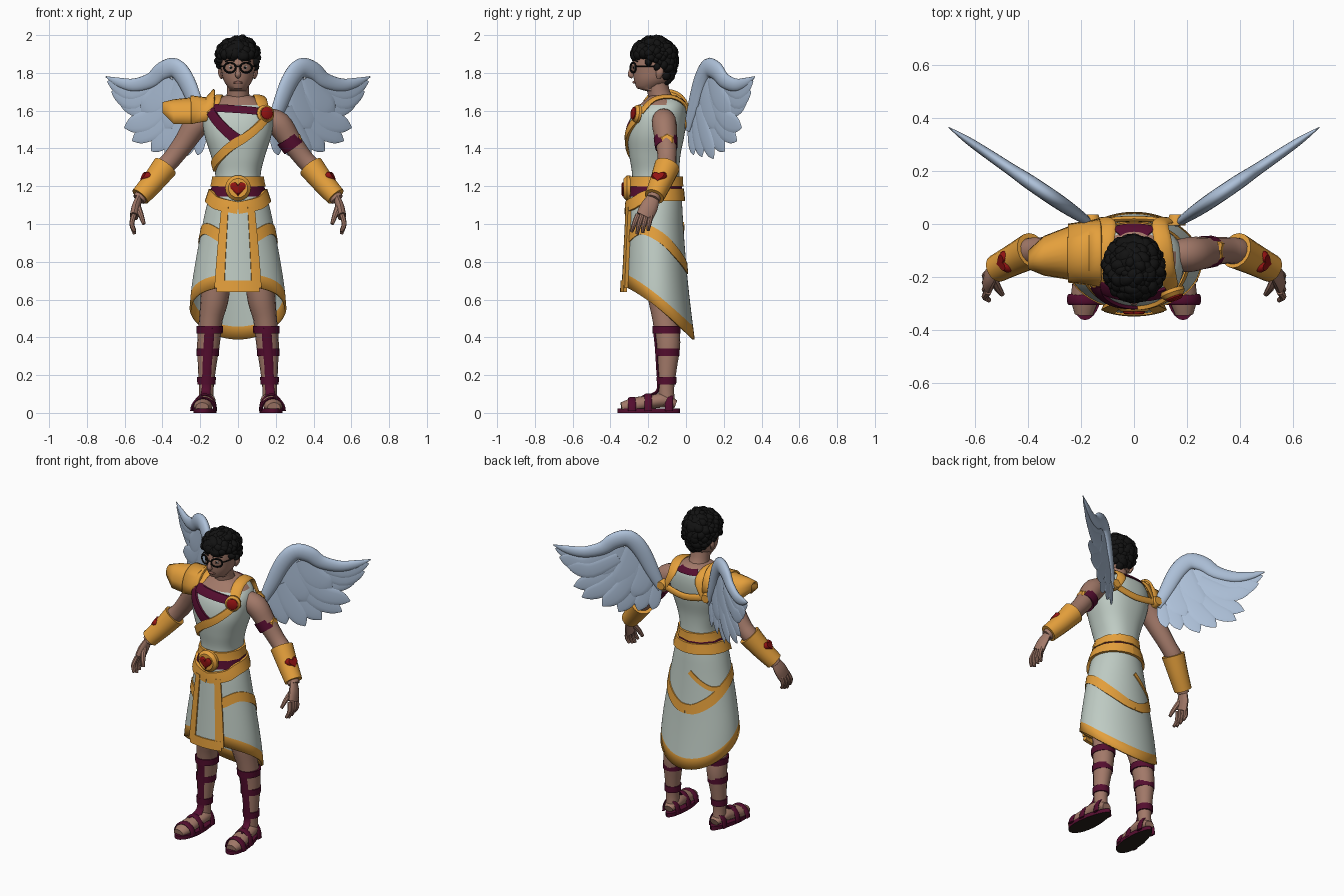
import bpy, bmesh, math, random
from mathutils import Vector, Matrix

random.seed(4)
if "Cube" in bpy.data.objects:
    bpy.data.objects.remove(bpy.data.objects["Cube"])
made = []
FRONT, UP = Vector((0, -1, 0)), Vector((0, 0, 1))


def material(name, *rgb):
    m = bpy.data.materials.new(name)
    m.use_nodes = True
    m.diffuse_color = (*rgb, 1)
    m.node_tree.nodes["Principled BSDF"].inputs["Base Color"].default_value = (*rgb, 1)
    return m


skin = material("skin", .36, .19, .14)
black = material("black", .006, .006, .006)
cloth = material("pale cloth", .52, .6, .55)
gold = material("gold", .78, .35, .045)
maroon = material("maroon leather", .088, .004, .028)
red = material("red gem", .28, .006, .006)
feather_blue = material("feather blue", .42, .53, .69)
sole_dark = material("dark sole", .02, .015, .01)
white = material("eye white", .5, .45, .42)
lip = material("lip", .29, .13, .1)


def finish(name, bm, mats, rule=None):
    bmesh.ops.recalc_face_normals(bm, faces=bm.faces[:])
    for f in bm.faces:
        f.material_index = rule(f) if rule else 0
    mesh = bpy.data.meshes.new(name)
    bm.to_mesh(mesh)
    bm.free()
    for m in mats:
        mesh.materials.append(m)
    ob = bpy.data.objects.new(name, mesh)
    bpy.context.collection.objects.link(ob)
    made.append(ob)
    return ob


def skin_rings(name, rings, mats, rule=None, caps=True, closed=True):
    """Joins a list of point rings with quads."""
    bm = bmesh.new()
    vs = [[bm.verts.new(p) for p in ring] for ring in rings]
    n = len(vs[0])
    for a, b in zip(vs, vs[1:]):
        for i in range(n if closed else n - 1):
            j = (i + 1) % n
            bm.faces.new((a[i], a[j], b[j], b[i]))
    if caps:
        bm.faces.new(vs[0])
        bm.faces.new(vs[-1])
    return finish(name, bm, mats, rule)


def smooth(points, k=4):
    p = [Vector(q) for q in points]
    p = [p[0]] + p + [p[-1]]
    out = []
    for a, b, c, d in zip(p, p[1:], p[2:], p[3:]):
        for i in range(k):
            t = i / k
            out.append(b + (c - a) * (t / 2) + (a * 2 - b * 5 + c * 4 - d) * (t * t / 2)
                       + (b * 3 - a - c * 3 + d) * (t ** 3 / 2))
    return out + [p[-1]]


def tube(name, pts, m, flat=1, out=FRONT, n=12):
    """Tube along (x, y, z, radius) points; out is the thin direction or a hub function."""
    path = smooth(pts)
    rings = []
    for i, p in enumerate(path):
        c = p.to_3d()
        t = (path[min(i + 1, len(path) - 1)] - path[max(i - 1, 0)]).to_3d().normalized()
        o = out(c) if callable(out) else out
        w = t.cross(o).normalized()
        o = w.cross(t)
        turn = [math.tau * k / n for k in range(n)]
        rings.append([c + (w * math.cos(a) + o * (math.sin(a) * flat)) * max(p[3], .002) for a in turn])
    return skin_rings(name, rings, [m])


def pair(ob):
    mod = ob.modifiers.new("mirror", "MIRROR")
    mod.use_mirror_merge = False
    return ob


def surface(rows, power=1):
    """Body surface from rows of height, half width, front y, back y."""
    line = smooth(rows, 6)

    def at(deg, z):
        i = 0
        while i < len(line) - 2 and (line[i + 1][0] - z) * (line[0][0] - z) > 0:
            i += 1
        a, b = line[i], line[i + 1]
        t = min(max((z - a[0]) / (b[0] - a[0]), 0), 1)
        r = a.lerp(b, t)
        s, c = math.sin(math.radians(deg)), math.cos(math.radians(deg))
        sx, cy = [math.copysign(abs(v) ** power, v) for v in (s, c)]
        return Vector((r[1] * sx, (r[2] + r[3]) / 2 + (r[2] - r[3]) / 2 * cy, z))
    return at


def shell(name, at, low, high, mats, rule=None, n=48, rows=20):
    return skin_rings(name, [[at(360 * i / n, low + (high - low) * k / rows) for i in range(n)]
                             for k in range(rows + 1)], mats, rule)


def wrap(name, at, path, half, m, lift=.012, thick=.02):
    """Band lying on a body surface along (degrees, height) points."""
    unit = math.radians(.2)
    line = smooth([(a * unit, z) for a, z in path], 6)
    rings = []
    for i, p in enumerate(line):
        t = (line[min(i + 1, len(line) - 1)] - line[max(i - 1, 0)]).normalized()
        outer, inner = [], []
        for k in range(-3, 4):
            q = p + Vector((-t.y, t.x)) * (half * k / 3)
            deg = q.x / unit
            r = Vector((math.sin(math.radians(deg)), -math.cos(math.radians(deg)), 0))
            base = at(deg, q.y)
            outer.append(base + r * lift)
            inner.append(base + r * (lift - thick))
        rings.append(outer + inner[::-1])
    return skin_rings(name, rings, [m])


def circle(a):
    return math.sin(a), math.cos(a)


def heart(a):
    return math.sin(a) ** 3, (13 * math.cos(a) - 5 * math.cos(2 * a) - 2 * math.cos(3 * a) - math.cos(4 * a)) / 16


def medal(name, centre, normal, size, depth, m, shape=circle, n=24):
    c, o = Vector(centre), Vector(normal).normalized()
    w = UP.cross(o).normalized()
    u = o.cross(w)
    pts = [shape(math.tau * k / n) for k in range(n)]
    return skin_rings(name, [[c + (w * x + u * y) * (size * s) + o * (depth * h) for x, y in pts]
                             for s, h in ((1, 0), (1, .5), (.75, 1))], [m])


# Torso and neck
torso = surface([(1.16, .13, -.29, -.03), (1.26, .12, -.285, -.035), (1.36, .143, -.3, -.03),
                 (1.46, .175, -.31, -.01), (1.54, .187, -.3, 0), (1.6, .18, -.275, 0),
                 (1.645, .14, -.23, -.01), (1.68, .07, -.19, -.05)], .85)
shell("tunic_top", torso, 1.17, 1.68, [cloth, skin], rows=30,
      rule=lambda f: int(f.calc_center_median().z > (1.625 if f.calc_center_median().y < -.1 else 1.665)))
tube("neck", [(0, -.11, 1.6, .08), (0, -.14, 1.68, .06), (0, -.16, 1.77, .06)], skin)

# Skirt with a hem that falls towards the back
skirt = surface([(1.27, .12, -.288, -.032), (1.2, .133, -.292, -.03), (1.1, .165, -.305, -.02),
                 (1, .187, -.31, -.015), (.8, .225, -.32, 0), (.6, .253, -.33, .02), (.36, .265, -.34, .05)])


def hem(deg):
    a = math.radians(deg)
    return .53 + .14 * math.cos(a) + .03 * math.sin(a) ** 2


angles = [i * 5 for i in range(72)]
rings = [[skirt(a, 1.22 + (hem(a) + .068 - 1.22) * k / 14) for a in angles] for k in range(15)]
rings.append([skirt(a, hem(a)) for a in angles])
ob = skin_rings("skirt", rings, [cloth, gold], caps=False)
for f in ob.data.polygons[-len(angles):]:
    f.material_index = 1
mod = ob.modifiers.new("thickness", "SOLIDIFY")
mod.thickness, mod.offset = .012, -1
pair(wrap("skirt_stripe", skirt, [(24, .93), (60, .975), (100, .93), (140, .83), (165, .775), (180, .765)],
          .029, gold, .006, .012))
wrap("skirt_back_stripe", skirt, [(185, 1), (205, .945), (225, .91), (245, .91)], .014, gold, .006, .012)
wrap("front_panel", skirt, [(0, 1.1), (0, .68)], .07, cloth, .014)
pair(wrap("panel_border", skirt, [(22, 1.09), (22, .66)], .021, gold, .02))
wrap("panel_hem", skirt, [(-25, .67), (0, .67), (25, .67)], .03, gold, .021)

# Belt and buckle
wrap("belt_maroon", skirt, [(0, 1.18), (180, 1.18), (360, 1.18)], .035, maroon, .009)
wrap("belt_upper", skirt, [(0, 1.225), (180, 1.225), (360, 1.225)], .026, gold, .016, .026)
pair(wrap("belt_lower", skirt, [(0, 1.085), (40, 1.11), (80, 1.15), (180, 1.155)], .032, gold, .018, .028))
medal("buckle", (0, -.295, 1.19), FRONT, .068, .035, gold)
medal("buckle_gem", (0, -.33, 1.19), FRONT, .042, .012, red, heart)

# Sashes, brooch and harness
wrap("maroon_collar", torso, [(-48, 1.615), (-10, 1.61), (38, 1.595)], .02, maroon, .01)
wrap("maroon_back_collar", torso, [(150, 1.655), (180, 1.65), (210, 1.655)], .014, maroon, .008)
wrap("maroon_sash", torso, [(-48, 1.6), (-24, 1.52), (4, 1.43)], .028, maroon, .012)
wrap("gold_sash", torso, [(50, 1.57), (10, 1.46), (-30, 1.37), (-75, 1.3)], .023, gold, .015)
medal("brooch", (.142, -.25, 1.582), (.35, -1, .15), .048, .028, gold)
medal("brooch_gem", (.152, -.275, 1.586), (.35, -1, .15), .033, .012, red)
pair(tube("shoulder_strap", [(.135, -.24, 1.59, .034), (.122, -.17, 1.66, .034), (.11, -.07, 1.672, .034),
                             (.1, .004, 1.62, .03), (.14, .015, 1.53, .02)], gold, .3,
          out=lambda p: p - Vector((.08, -.12, 1.5))))
tube("harness_bar", [(-.16, .01, 1.53, .022), (0, .02, 1.5, .022), (.16, .01, 1.53, .022)], gold, .5)
pair(medal("harness_knob", (.16, -.005, 1.53), -FRONT, .034, .04, gold))

# Layered shoulder guard on the right
for name, grow, cut in (("shoulder_guard", 0, 5), ("shoulder_guard_plate", .011, 3)):
    arcs = [(-.13, -.11, .12, 1.705, 1.56), (-.17, -.11, .112, 1.66, 1.545), (-.25, -.11, .1, 1.67, 1.53),
            (-.34, -.12, .075, 1.66, 1.53), (-.4, -.135, .035, 1.645, 1.59)][:cut]
    rings = [[(x, y + (r + grow) * math.cos(math.pi * k / 12), low + (top + grow - low) * math.sin(math.pi * k / 12) ** .7)
              for k in range(13)] for x, y, r, top, low in arcs]
    mod = skin_rings(name, rings, [gold], caps=False, closed=False).modifiers.new("thickness", "SOLIDIFY")
    mod.thickness = .012

# Arms, cuffs, and a band on the left arm
pair(tube("arm", [(.14, -.12, 1.56, .055), (.215, -.115, 1.53, .066), (.285, -.105, 1.43, .056),
                  (.35, -.1, 1.345, .05), (.41, -.11, 1.28, .05), (.525, -.175, 1.13, .035)], skin, n=16))
tube("arm_band", [(.26, -.108, 1.455, .063), (.295, -.104, 1.405, .06)], maroon, n=16)
medal("arm_band_plate", (.318, -.1, 1.44), (.85, 0, .25), .04, .02, gold, n=6)
pair(tube("cuff", [(.385, -.1, 1.305, .069), (.45, -.133, 1.222, .06), (.518, -.168, 1.145, .053)], gold, n=16))
pair(medal("cuff_gem", (.482, -.142, 1.242), (.8, -.2, .5), .042, .026, red, heart))

# Hands
pair(tube("palm", [(.522, -.172, 1.14, .034), (.54, -.195, 1.09, .046), (.55, -.22, 1.04, .046)], skin, .5, out=Vector((1, 0, 0))))
for i in range(4):
    y, drop = -.254 + .023 * i, .012 * abs(i - 1.2)
    pair(tube(f"finger_{i + 1}", [(.55, y, 1.05, .014), (.562, y - .02 + .003 * i, 1, .013),
                                  (.547, y - .034 + .006 * i, .945 + drop, .009)], skin, n=8))
pair(tube("thumb", [(.535, -.2, 1.1, .018), (.515, -.24, 1.05, .015), (.498, -.265, 1, .01)], skin, n=8))

# Legs, feet and sandals
pair(tube("leg", [(.1, -.15, .95, .07), (.12, -.122, .64, .076), (.143, -.11, .5, .063), (.156, -.095, .37, .06),
                  (.164, -.1, .24, .048), (.168, -.105, .13, .039), (.168, -.1, .04, .04)], skin, 1.08, n=16))
pair(tube("foot", [(.165, -.055, .045, .03), (.168, -.12, .066, .05), (.177, -.2, .056, .05),
                   (.186, -.28, .04, .052), (.19, -.342, .03, .034)], skin, .75, out=UP))
outline = [(.172 + .013 * c + (.058 + .012 * c) * s, -.198 - .165 * c)
           for s, c in map(circle, [math.tau * k / 28 for k in range(28)])]
pair(skin_rings("sole", [[(x, y, z) for x, y in outline] for z in (0, .024)], [maroon, sole_dark],
                rule=lambda f: int(f.normal.z < -.5)))
for name, x, y, z, r in (("top", .15, -.103, .44, .071), ("middle", .16, -.098, .32, .061), ("low", .167, -.103, .17, .05)):
    pair(tube(name + "_leg_strap", [(x, y, z + .02, r), (x, y, z - .02, r - .002)], maroon, 1.06, n=16))
pair(tube("shin_strap", [(.15, -.168, .45, .026), (.156, -.157, .36, .026), (.164, -.15, .24, .024),
                         (.168, -.146, .13, .024), (.173, -.182, .092, .026), (.18, -.23, .08, .02)], maroon, .35))
for name, x, y, w, h in (("toe", .184, -.285, .062, .068), ("instep", .177, -.2, .058, .086), ("heel", .168, -.09, .05, .09)):
    pair(tube(name + "_strap", [(x + w * math.cos(math.pi * k / 8), y, .01 + h * math.sin(math.pi * k / 8), .021)
                                for k in range(9)], maroon, .35, out=lambda p: p - Vector((.176, p.y, 0))))

# Head and face
head = surface([(1.705, .03, -.25, -.17), (1.725, .053, -.264, -.13), (1.76, .076, -.275, -.08),
                (1.8, .086, -.28, -.06), (1.85, .092, -.283, -.05), (1.92, .086, -.265, -.05), (1.97, .045, -.21, -.11)])
shell("head", head, 1.705, 1.97, [skin], n=32)
tube("nose", [(0, -.278, 1.84, .008), (0, -.292, 1.81, .011), (0, -.293, 1.79, .015), (0, -.28, 1.78, .011)], skin)
tube("mouth", [(-.024, -.268, 1.748, .003), (0, -.276, 1.75, .007), (.024, -.268, 1.748, .003)], lip, out=UP)
pair(tube("ear", [(.086, -.145, 1.77, .01), (.094, -.14, 1.8, .02), (.093, -.135, 1.83, .014)], skin, .6, out=Vector((1, 0, 0))))
pair(medal("eye", (.038, -.271, 1.828), (.3, -1, 0), .01, .004, white))
pair(medal("iris", (.038, -.275, 1.828), (.3, -1, 0), .007, .003, black))
pair(tube("brow", [(.016, -.284, 1.862, .003), (.04, -.276, 1.869, .005), (.068, -.256, 1.86, .003)], black))
pair(tube("glasses_rim", [(.043 + .031 * s, -.28 + .014 * s, 1.828 + .026 * c, .005)
                          for s, c in map(circle, [math.tau * k / 16 for k in range(17)])], black, n=8))
tube("glasses_bridge", [(-.013, -.293, 1.832, .004), (0, -.296, 1.836, .004), (.013, -.293, 1.832, .004)], black, n=8)
pair(tube("glasses_arm", [(.074, -.266, 1.835, .004), (.09, -.23, 1.836, .004), (.097, -.15, 1.836, .004)], black, out=UP, n=8))

# Curly hair from many small clumps
bm = bmesh.new()
for i in range(260):
    h = 1 - 2 * (i + .5) / 260
    s, c = circle(i * math.pi * (3 - math.sqrt(5)))
    w = math.sqrt(1 - h * h) ** (1 if h > 0 else .7)
    p = Vector((.091 * w * s, -.168 + .108 * w * c, 1.882 + h * (.09 if h > 0 else .14)))
    if p.z > 1.888 or p.y > -.105 or (p.y > -.165 and p.z > 1.825) or (p.y > -.2 and p.z > 1.855):
        size = random.uniform(.019, .032)
        turn = Matrix.Rotation(random.uniform(0, math.tau), 4, Vector((s, c, h)))
        bmesh.ops.create_icosphere(bm, subdivisions=2, radius=size,
                                   matrix=Matrix.Translation(p) @ turn @ Matrix.Diagonal((1.25, .85, 1, 1)))
finish("hair", bm, [black])

# Wings: a thick leading edge over layered feathers
wing_out = Vector((-.56, .83, 0))


def on_wing(x, z, r, layer=0):
    return (*(Vector((x, (x - .16) * .676, z)) + wing_out * layer), r)


pair(tube("wing_edge", [on_wing(*p) for p in (
    (.17, 1.5, .025), (.21, 1.6, .04), (.27, 1.75, .05), (.33, 1.825, .052), (.4, 1.81, .05),
    (.46, 1.76, .042), (.55, 1.735, .035), (.63, 1.75, .025), (.7, 1.78, .003))], feather_blue, .55, wing_out, 16))
feathers = [((.42, 1.76), (.56, 1.7), (.69, 1.755), .045), ((.4, 1.73), (.55, 1.655), (.67, 1.7), .05),
            ((.38, 1.7), (.51, 1.62), (.63, 1.64), .05), ((.35, 1.68), (.46, 1.56), (.6, 1.51), .056),
            ((.32, 1.66), (.43, 1.52), (.56, 1.44), .054), ((.29, 1.64), (.37, 1.49), (.46, 1.385), .056),
            ((.26, 1.62), (.31, 1.48), (.38, 1.345), .054), ((.23, 1.59), (.25, 1.47), (.285, 1.355), .048),
            ((.19, 1.54), (.2, 1.45), (.215, 1.365), .035), ((.37, 1.78), (.42, 1.67), (.51, 1.59), .075),
            ((.3, 1.77), (.33, 1.63), (.4, 1.5), .08), ((.25, 1.68), (.26, 1.56), (.31, 1.45), .065)]
for i, (a, b, c, w) in enumerate(feathers):
    layer = .003 * (i % 3 - 1)
    near = [(b[k] + c[k] * 2) / 3 for k in (0, 1)]
    pair(tube(f"feather_{i + 1}", [on_wing(*a, w * .7, layer), on_wing(*b, w, layer),
                                   on_wing(*near, w * .8, layer), on_wing(*c, .003, layer)],
              feather_blue, .11, wing_out))

# Smooth shading with sharp creases kept
bpy.ops.object.select_all(action="DESELECT")
for ob in made:
    ob.select_set(True)
bpy.context.view_layer.objects.active = made[0]
bpy.ops.object.shade_smooth_by_angle(angle=math.radians(40))
